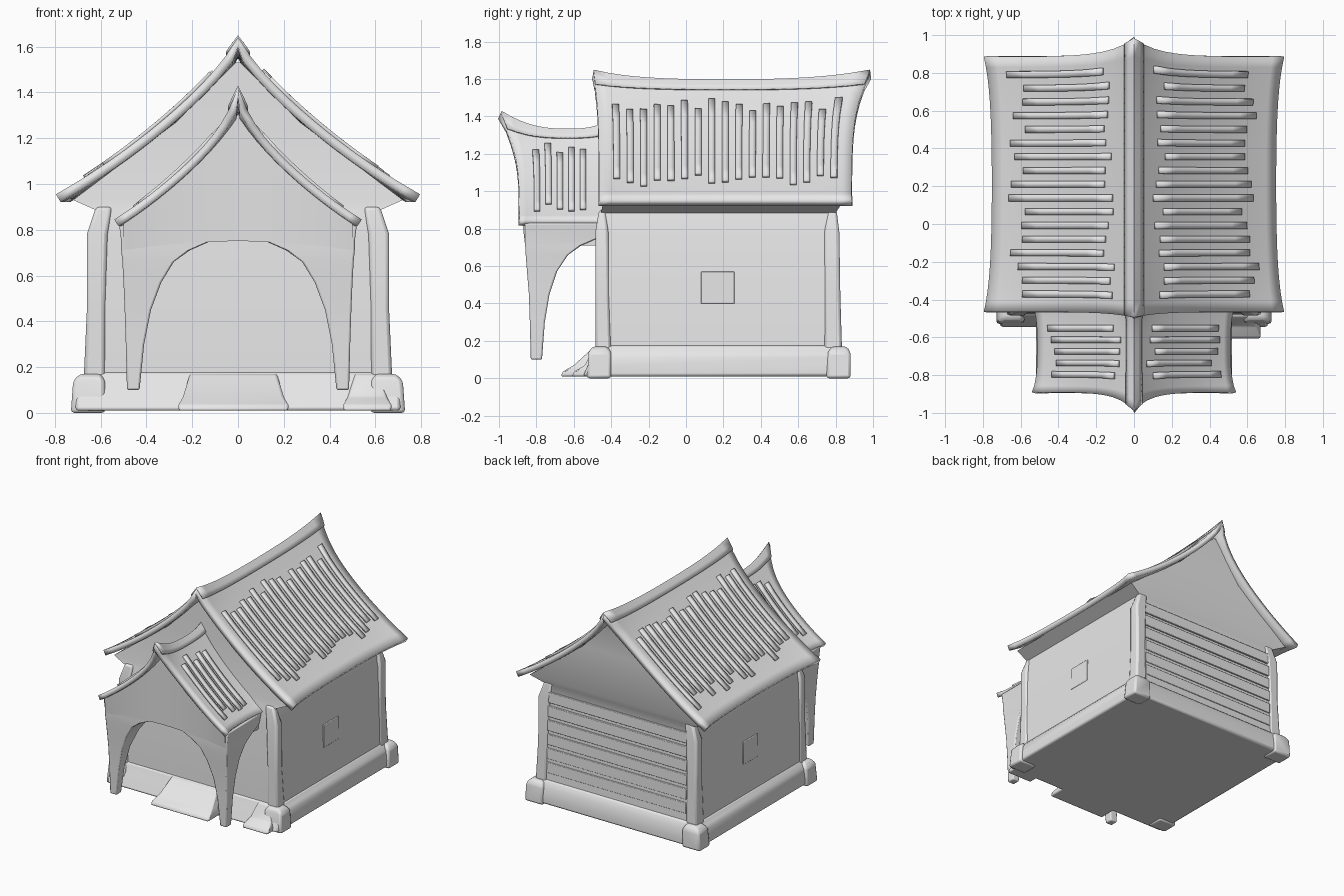
import bpy
import bmesh
import math
import random

random.seed(4)
if "Cube" in bpy.data.objects:
    bpy.data.objects.remove(bpy.data.objects["Cube"], do_unlink=True)

grey = bpy.data.materials.new("pale grey")
grey.use_nodes = True
tone = (0.8, 0.8, 0.8, 1)
grey.diffuse_color = tone
grey.node_tree.nodes["Principled BSDF"].inputs["Base Color"].default_value = tone


def finish(name, bm, bevel=0, thickness=0):
    """Turn a bmesh into a named object with optional thickness and soft edges."""
    bmesh.ops.recalc_face_normals(bm, faces=bm.faces)
    if thickness and sum(f.normal.z for f in bm.faces) < 0:
        bmesh.ops.reverse_faces(bm, faces=bm.faces)
    mesh = bpy.data.meshes.new(name)
    bm.to_mesh(mesh)
    bm.free()
    mesh.materials.append(grey)
    obj = bpy.data.objects.new(name, mesh)
    bpy.context.collection.objects.link(obj)
    if thickness:
        mod = obj.modifiers.new("thickness", "SOLIDIFY")
        mod.thickness = abs(thickness)
        mod.offset = math.copysign(1, thickness)
    if bevel:
        mod = obj.modifiers.new("soft edges", "BEVEL")
        mod.width = bevel
        mod.segments = 2
    bpy.ops.object.select_all(action="DESELECT")
    obj.select_set(True)
    bpy.context.view_layer.objects.active = obj
    bpy.ops.object.shade_smooth_by_angle(angle=math.radians(40))


def loft(name, levels, bevel=0.012, side=1):
    """Stack rectangles given as (z, x0, x1, y0, y1)."""
    bm = bmesh.new()
    rings = []
    for z, x0, x1, y0, y1 in levels:
        corners = ((x0, y0), (x1, y0), (x1, y1), (x0, y1))
        rings.append([bm.verts.new((side * x, y, z)) for x, y in corners])
    for low, high in zip(rings, rings[1:]):
        for i in range(4):
            j = (i + 1) % 4
            bm.faces.new((low[i], low[j], high[j], high[i]))
    bm.faces.new(rings[0])
    bm.faces.new(rings[-1])
    finish(name, bm, bevel)


def box(name, x, y, z, bevel=0.006):
    loft(name, [(z[0], *x, *y), (z[1], *x, *y)], bevel)


def roof_surface(half, ridge, eave, front, back, tips, lifts):
    """Return a function giving a point on a sagging roof with flared ridge ends."""
    def point(u, v):
        t = abs(u)
        near_front = math.exp(-v * 7)
        near_back = math.exp(-(1 - v) * 7)
        z = ridge - (ridge - eave) * (1.25 * t - 0.25 * t * t)
        z += (lifts[0] * near_front + lifts[1] * near_back) * math.exp(-t * 9)
        y = front + (back - front) * v
        y += (tips[1] * near_back - tips[0] * near_front) * math.exp(-t * 6)
        x = u * half * (1 + 0.06 * t * (near_front + near_back))
        return (x, y, z)
    return point


def patch(name, point, us, vs, thickness):
    """A thickened piece of a roof surface."""
    bm = bmesh.new()
    grid = [[bm.verts.new(point(u, v)) for v in vs] for u in us]
    for a, b in zip(grid, grid[1:]):
        for i in range(len(vs) - 1):
            bm.faces.new((a[i], b[i], b[i + 1], a[i + 1]))
    finish(name, bm, 0, thickness)


def spread(a, b, n):
    return [a + (b - a) * i / n for i in range(n + 1)]


def battens(name, point, count, v0, v1, width):
    """Raised strips running down both slopes."""
    for side in (-1, 1):
        for i, v in enumerate(spread(v0, v1, count - 1)):
            top = random.uniform(0.13, 0.22)
            low = random.uniform(0.74, 0.88)
            us = [side * u for u in spread(top, low, 6)]
            patch(f"{name}_{'left' if side > 0 else 'right'}_{i + 1}", point,
                  us, (v - width, v + width), 0.016)


# Main roof
main = roof_surface(0.75, 1.585, 0.955, -0.465, 0.885, (0.03, 0.1), (0.055, 0.055))
patch("main_roof", main, spread(-1, 1, 28), spread(0, 1, 24), -0.04)
battens("main_batten", main, 17, 0.07, 0.93, 0.013)

# Porch roof
porch = roof_surface(0.51, 1.32, 0.845, -0.89, -0.42, (0.1, 0), (0.1, 0.05))
patch("porch_roof", porch, spread(-1, 1, 28), spread(0, 1, 14), -0.035)
battens("porch_batten", porch, 5, 0.2, 0.72, 0.034)

# Ridge caps
for name, surface, width in (("main_ridge", main, 0.06), ("porch_ridge", porch, 0.07)):
    patch(name, surface, spread(-width, width, 4), spread(0, 1, 20), 0.01)

# House walls, flaring out to the eaves and narrowing into the gables
loft("house_walls", [
    (0.02, -0.67, 0.67, -0.48, 0.83),
    (0.20, -0.66, 0.66, -0.475, 0.825),
    (0.76, -0.645, 0.645, -0.47, 0.80),
    (0.885, -0.62, 0.62, -0.455, 0.80),
    (0.93, -0.72, 0.72, -0.445, 0.83),
    (1.27, -0.27, 0.27, -0.44, 0.84),
    (1.53, -0.01, 0.01, -0.44, 0.90)], 0)

# Plinth with a sloped shoulder
loft("plinth", [
    (0.01, -0.71, 0.71, -0.55, 0.87),
    (0.06, -0.71, 0.71, -0.53, 0.87),
    (0.13, -0.70, 0.70, -0.50, 0.86),
    (0.18, -0.66, 0.66, -0.48, 0.83)], 0.015)

# Worn step and pad sloping down from the front wall
for name, x0, x1, reach in (("front_step", -0.26, 0.22, -0.67), ("left_front_pad", 0.46, 0.67, -0.61)):
    loft(name, [(0.01, x0, x1, reach, -0.45), (0.035, x0, x1, reach + 0.01, -0.45),
                (0.07, x0 + 0.02, x1 - 0.02, reach + 0.07, -0.45),
                (0.17, x0 + 0.05, x1 - 0.05, -0.49, -0.45)], 0.01)

# Corner stones and corner posts
for side, label in ((1, "left"), (-1, "right")):
    for y0, y1, end in ((-0.53, -0.4, "front"), (0.75, 0.88, "back")):
        loft(f"{end}_{label}_corner_stone", [
            (0, 0.58, 0.73, y0, y1), (0.14, 0.58, 0.72, y0 + 0.01, y1),
            (0.17, 0.6, 0.69, y0 + 0.03, y1 - 0.02)], 0.015, side)
    for y0, y1, end in ((-0.485, -0.4, "front"), (0.74, 0.835, "back")):
        loft(f"{end}_{label}_corner_post", [
            (0.12, 0.58, 0.675, y0, y1), (0.45, 0.58, 0.66, y0, y1 - 0.01),
            (0.78, 0.57, 0.66, y0, y1 - 0.015), (0.9, 0.55, 0.62, y0 + 0.02, y1 - 0.03)],
            0.015, side)
    # Side window plate
    x = sorted((side * 0.63, side * 0.658))
    box(f"{label}_window", x, (0.08, 0.26), (0.4, 0.57), 0.004)

# Rough planks across the back wall
for i, z in enumerate(spread(0.23, 0.75, 5)):
    y = 0.832 - 0.03 * z
    box(f"back_plank_{i + 1}", (-0.58, 0.58), (y - 0.03, y + 0.004), (z, z + 0.08), 0.004)

# Porch gable with an arched underside
bm = bmesh.new()
columns = []
for u in spread(-1, 1, 24):
    x = u * 0.5
    top = porch(x / 0.51, 0.5)[2] - 0.02
    bottom = 0.75 - 0.04 * u * u
    columns.append([bm.verts.new((x, y, z)) for y, z in
                    ((-0.86, bottom), (-0.875, top), (-0.42, top), (-0.42, bottom))])
for a, b in zip(columns, columns[1:]):
    for i in range(4):
        j = (i + 1) % 4
        bm.faces.new((a[i], a[j], b[j], b[i]))
bm.faces.new(columns[0])
bm.faces.new(columns[-1])
finish("porch_gable", bm)

# Porch posts curving out into the arches
for side, label in ((1, "left"), (-1, "right")):
    loft(f"{label}_porch_post", [
        (0.10, 0.43, 0.485, -0.83, -0.77),
        (0.30, 0.41, 0.49, -0.835, -0.755),
        (0.45, 0.38, 0.495, -0.84, -0.73),
        (0.57, 0.335, 0.50, -0.85, -0.69),
        (0.66, 0.28, 0.505, -0.857, -0.63),
        (0.71, 0.21, 0.51, -0.86, -0.56),
        (0.75, 0.12, 0.51, -0.86, -0.47),
        (0.83, 0.12, 0.52, -0.862, -0.46)], 0.008, side)
